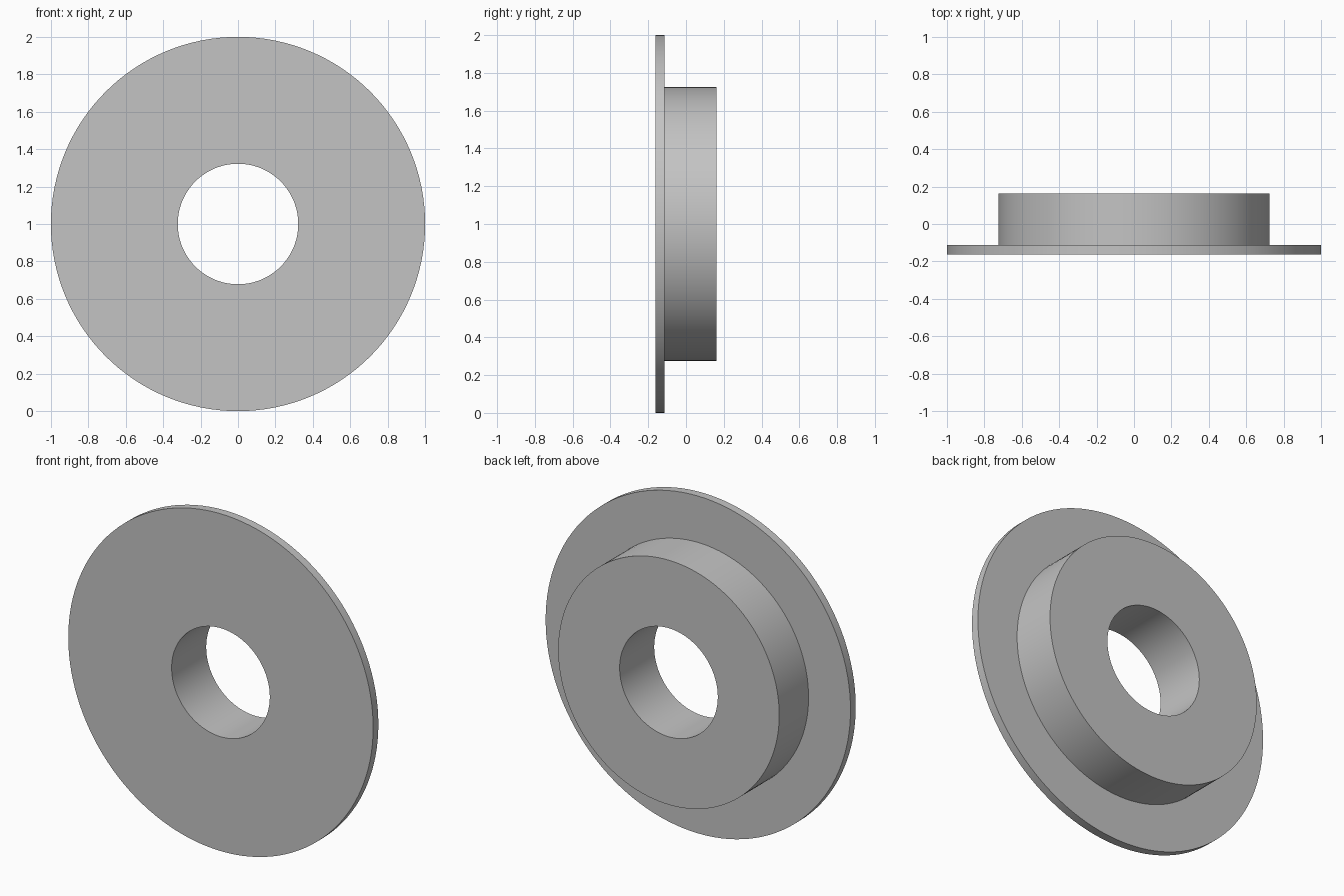
import bpy
import bmesh
from math import cos, sin, tau, radians

SEGMENTS = 128
CENTRE_Z = 1.0

cube = bpy.data.objects.get("Cube")
if cube:
    bpy.data.objects.remove(cube, do_unlink=True)

# Plain grey material
grey = bpy.data.materials.new("plain grey")
grey.use_nodes = True
colour = (0.55, 0.55, 0.55, 1)
grey.diffuse_color = colour
grey.node_tree.nodes["Principled BSDF"].inputs["Base Color"].default_value = colour


def lathe(name, profile):
    """Revolve a closed (radius, y) profile around the y axis."""
    bm = bmesh.new()
    rings = []
    for i in range(SEGMENTS):
        a = tau * i / SEGMENTS
        rings.append([bm.verts.new((r * cos(a), y, CENTRE_Z + r * sin(a)))
                      for r, y in profile])
    for i, ring in enumerate(rings):
        following = rings[(i + 1) % SEGMENTS]
        for j in range(len(profile)):
            k = (j + 1) % len(profile)
            bm.faces.new((ring[j], ring[k], following[k], following[j]))
    bmesh.ops.recalc_face_normals(bm, faces=bm.faces)
    mesh = bpy.data.meshes.new(name)
    bm.to_mesh(mesh)
    bm.free()
    mesh.materials.append(grey)
    obj = bpy.data.objects.new(name, mesh)
    bpy.context.collection.objects.link(obj)
    return obj


# Flanged bushing: thin front flange, rear hub and through bore in one solid
FLANGE, HUB, BORE = 1.0, 0.725, 0.322
FRONT, STEP, BACK = -0.162, -0.113, 0.162
bushing = lathe("flanged_bushing", [
    (BORE, FRONT), (FLANGE, FRONT), (FLANGE, STEP),
    (HUB, STEP), (HUB, BACK), (BORE, BACK)])

# Smooth round walls with sharp rims
bpy.ops.object.select_all(action='DESELECT')
bushing.select_set(True)
bpy.context.view_layer.objects.active = bushing
bpy.ops.object.shade_smooth_by_angle(angle=radians(30))
